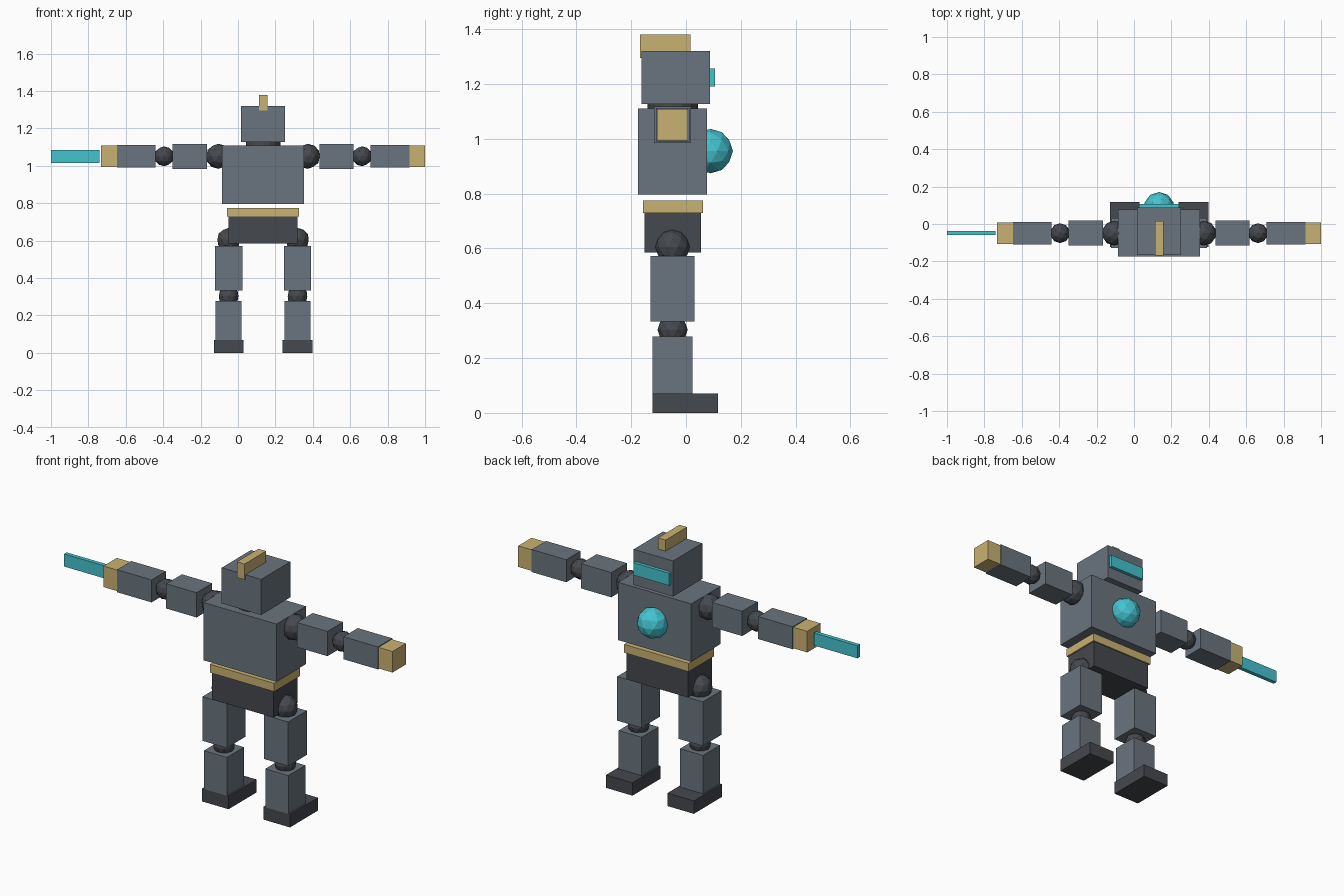
import bpy
import bmesh
from mathutils import Vector

if "Cube" in bpy.data.objects:
    bpy.data.objects.remove(bpy.data.objects["Cube"])

CX, CY = 0.134, -0.049   # body centre line
ARM_Z = 1.051


def material(name, r, g, b):
    lin = [((c / 255 + 0.055) / 1.055) ** 2.4 for c in (r, g, b)]
    m = bpy.data.materials.new(name)
    m.diffuse_color = (*lin, 1.0)
    m.use_nodes = True
    m.node_tree.nodes["Principled BSDF"].inputs["Base Color"].default_value = m.diffuse_color
    return m


SLATE = material("slate grey", 106, 117, 126)
DARK = material("dark grey", 69, 72, 78)
GOLD = material("gold", 201, 178, 114)
CYAN = material("cyan", 68, 196, 207)


def finish(name, bm, mat):
    me = bpy.data.meshes.new(name)
    bm.to_mesh(me)
    bm.free()
    me.materials.append(mat)
    ob = bpy.data.objects.new(name, me)
    bpy.context.collection.objects.link(ob)
    return ob


def box(name, xs, ys, zs, mat):
    """Box from its low and high limit on each axis."""
    bm = bmesh.new()
    bmesh.ops.create_cube(bm, size=1)
    for v in bm.verts:
        v.co = Vector([(a + b) / 2 + c * abs(b - a)
                       for c, (a, b) in zip(v.co, (xs, ys, zs))])
    return finish(name, bm, mat)


def ball(name, centre, radius, mat):
    bm = bmesh.new()
    bmesh.ops.create_icosphere(bm, subdivisions=2, radius=radius)
    bmesh.ops.translate(bm, vec=centre, verts=bm.verts)
    return finish(name, bm, mat)


def around(c, half):
    return (c - half, c + half)


# Trunk
box("torso", around(CX, 0.219), (-0.175, 0.077), (0.797, 1.11), SLATE)
box("belt", around(CX, 0.193), (-0.157, 0.062), (0.73, 0.775), GOLD)
box("pelvis", around(CX, 0.184), (-0.151, 0.055), (0.585, 0.73), DARK)
ball("chest_core", (CX, 0.09, 0.955), 0.081, CYAN)

# Neck and head
bm = bmesh.new()
bmesh.ops.create_cone(bm, cap_ends=True, segments=16, radius1=0.092, radius2=0.092, depth=0.04)
bmesh.ops.translate(bm, vec=(CX, CY, 1.115), verts=bm.verts)
finish("neck", bm, DARK)
box("head", around(CX, 0.118), (-0.162, 0.088), (1.127, 1.32), SLATE)
box("crest", around(CX, 0.023), (-0.168, 0.016), (1.295, 1.38), GOLD)
box("visor", around(CX, 0.107), (0.08, 0.106), (1.19, 1.257), CYAN)

# Limbs, built once for each side
for side, s in (("left", -1), ("right", 1)):
    def span(a, b):
        return sorted((CX + s * a, CX + s * b))

    # Arm
    ball(side + "_shoulder", (CX + s * 0.239, CY, ARM_Z), 0.067, DARK)
    box(side + "_upper_arm", span(0.301, 0.483), around(CY, 0.067), around(ARM_Z, 0.067), SLATE)
    ball(side + "_elbow", (CX + s * 0.529, CY, ARM_Z), 0.053, DARK)
    box(side + "_forearm", span(0.575, 0.782), around(CY, 0.061), around(ARM_Z, 0.061), SLATE)
    box(side + "_hand", span(0.782, 0.866), around(CY, 0.057), around(ARM_Z, 0.057), GOLD)

    # Leg
    x = CX + s * 0.184
    ball(side + "_hip", (x, CY, 0.605), 0.063, DARK)
    box(side + "_thigh", around(x, 0.073), around(CY, 0.08), (0.333, 0.572), SLATE)
    ball(side + "_knee", (x, CY, 0.303), 0.055, DARK)
    box(side + "_shin", around(x, 0.069), around(CY, 0.073), (0.07, 0.278), SLATE)
    box(side + "_foot", around(x, 0.079), (-0.122, 0.117), (0.0, 0.07), DARK)

# Blade on the left hand
box("blade", (-1.0, -0.74), around(CY, 0.011), around(ARM_Z - 0.001, 0.034), CYAN)
